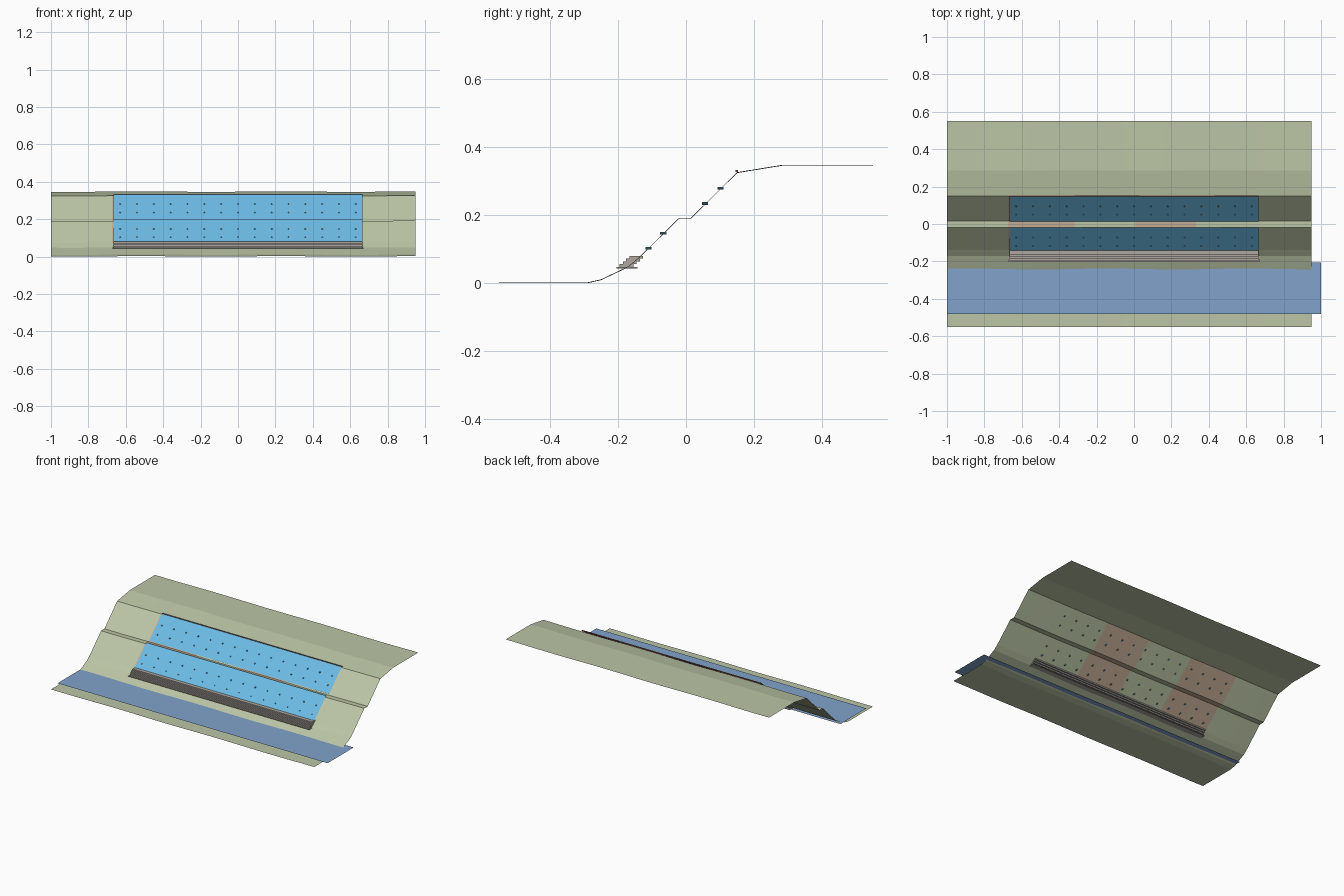
import bpy, bmesh, math
from mathutils import Matrix

if "Cube" in bpy.data.objects:
    bpy.data.objects.remove(bpy.data.objects["Cube"])


def material(name, rgb):
    m = bpy.data.materials.new(name)
    m.diffuse_color = (*rgb, 1)
    m.use_nodes = True
    m.node_tree.nodes["Principled BSDF"].inputs["Base Color"].default_value = m.diffuse_color
    return m


GRASS = material("grass", (0.50, 0.56, 0.38))
SOIL = material("soil", (0.55, 0.42, 0.30))
WATER = material("water", (0.22, 0.36, 0.60))
SHEET = material("sheet", (0.15, 0.50, 0.78))
STONE = material("stone", (0.42, 0.39, 0.35))
PIPE = material("pipe", (0.10, 0.28, 0.32))
RUST = material("rust", (0.25, 0.08, 0.06))


def finish(name, bm, *mats):
    me = bpy.data.meshes.new(name)
    bm.to_mesh(me)
    bm.free()
    ob = bpy.data.objects.new(name, me)
    bpy.context.collection.objects.link(ob)
    for m in mats:
        me.materials.append(m)
    return ob


def loft(name, xs, profile, mats, wave=lambda x: 0.0, pick=None):
    """Open surface: a (y, z) profile swept along x."""
    bm = bmesh.new()
    cols = [[bm.verts.new((x, y, z + wave(x))) for y, z in profile] for x in xs]
    for i in range(len(xs) - 1):
        for j in range(len(profile) - 1):
            f = bm.faces.new((cols[i][j], cols[i + 1][j], cols[i + 1][j + 1], cols[i][j + 1]))
            if pick:
                f.material_index = pick(f.calc_center_median())
    return finish(name, bm, *mats)


def box(name, x, y0, y1, z0, z1, mat):
    bm = bmesh.new()
    bmesh.ops.create_cube(bm, size=1)
    bmesh.ops.scale(bm, vec=(2 * x, y1 - y0, z1 - z0), verts=bm.verts)
    bmesh.ops.translate(bm, vec=(0, (y0 + y1) / 2, (z0 + z1) / 2), verts=bm.verts)
    return finish(name, bm, mat)


# Embankment: river bed, toe, two slopes with a berm, crest; gently undulating
def wave(x):
    return 0.0015 + 0.0012 * math.cos(8.4 * (x - 0.23))


def soil_patch(c):
    on_slope = -0.15 < c.y < 0.15
    return int(on_slope and (0 < c.x < 0.33 or -0.665 < c.x < -0.33))


ground = [(-0.55, 0), (-0.29, 0), (-0.25, 0.009), (-0.17, 0.047), (-0.14, 0.072),
          (-0.02, 0.19), (0.015, 0.19), (0.15, 0.324), (0.285, 0.346), (0.55, 0.346)]
loft("embankment", [-1 + 1.95 * i / 60 for i in range(61)], ground,
     (GRASS, SOIL), wave, soil_patch)

# Water surface
loft("water", [-1, 1], [(-0.48, 0.015), (-0.205, 0.015)], (WATER,))

# Cover sheets on the two slopes
loft("lower_sheet", [-0.665, 0.665], [(-0.145, 0.078), (-0.018, 0.201)], (SHEET,))
loft("upper_sheet", [-0.665, 0.665], [(0.014, 0.200), (0.15, 0.335)], (SHEET,))
box("top_anchor_strip", 0.665, 0.146, 0.153, 0.328, 0.334, RUST)

# Stepped stone toe: footing plus leaning courses
box("toe_footing", 0.67, -0.204, -0.142, 0.044, 0.048, STONE)
for i in range(4):
    y = -0.195 + 0.0095 * i
    box(f"toe_course_{i + 1}", 0.665, y, y + 0.04, 0.048 + 0.0082 * i, 0.0562 + 0.0082 * i, STONE)

# Horizontal drain pipes through the slopes
for row, (y, z) in enumerate([(-0.11, 0.103), (-0.067, 0.147), (0.056, 0.235), (0.101, 0.280)]):
    bm = bmesh.new()
    for k in range(15):
        x = -0.63 + 0.09 * k
        bmesh.ops.create_cone(bm, cap_ends=True, segments=8, radius1=0.004, radius2=0.004,
                              depth=0.018,
                              matrix=Matrix.Translation((x, y, z)) @ Matrix.Rotation(math.pi / 2, 4, 'X'))
    finish(f"drain_pipes_{row + 1}", bm, PIPE)
